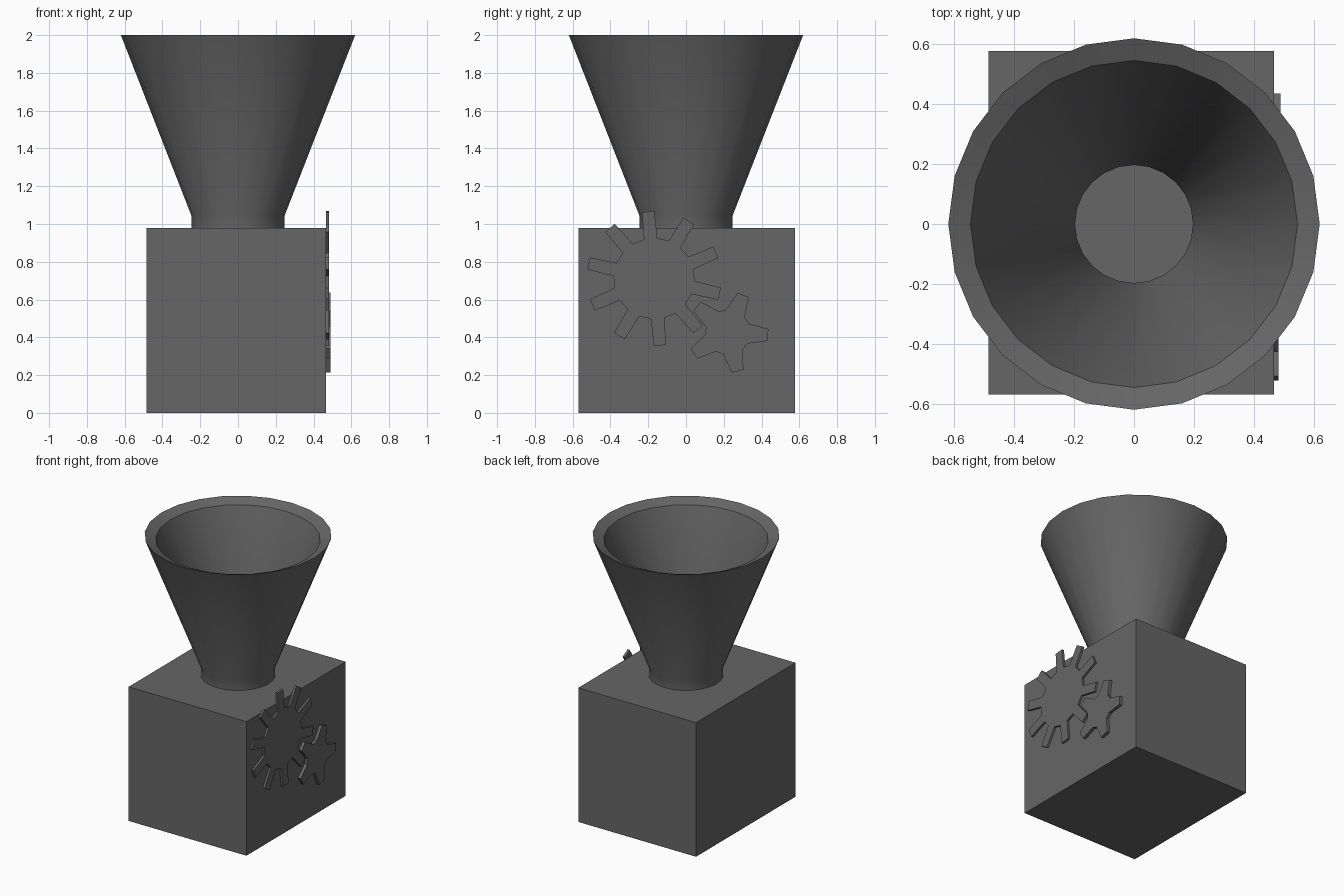
import bpy, bmesh, math
from mathutils import Vector

if "Cube" in bpy.data.objects:
    bpy.data.objects.remove(bpy.data.objects["Cube"])

grey = bpy.data.materials.new("dark_grey")
grey.diffuse_color = (0.133, 0.133, 0.133, 1)
grey.use_nodes = True
grey.node_tree.nodes["Principled BSDF"].inputs["Base Color"].default_value = grey.diffuse_color


def finish(name, bm):
    bmesh.ops.recalc_face_normals(bm, faces=bm.faces[:])
    mesh = bpy.data.meshes.new(name)
    bm.to_mesh(mesh)
    bm.free()
    mesh.materials.append(grey)
    obj = bpy.data.objects.new(name, mesh)
    bpy.context.collection.objects.link(obj)
    return obj


def box(name, lo, hi):
    bm = bmesh.new()
    bmesh.ops.create_cube(bm, size=1)
    for v in bm.verts:
        v.co = Vector([lo[i] if v.co[i] < 0 else hi[i] for i in range(3)])
    return finish(name, bm)


def lathe(name, profile, sides):
    """Revolve a closed (radius, z) profile around the z axis."""
    bm = bmesh.new()
    rings = []
    for r, z in profile:
        rings.append([bm.verts.new((r * math.cos(math.tau * i / sides),
                                    r * math.sin(math.tau * i / sides), z))
                      for i in range(sides)])
    for a, b in zip(rings, rings[1:] + rings[:1]):
        for i in range(sides):
            j = (i + 1) % sides
            bm.faces.new((a[i], a[j], b[j], b[i]))
    return finish(name, bm)


def gear(name, centre, teeth, phase, r_root, r_tip, root_half, tip_half, x0, x1):
    """Flat gear in the yz plane, extruded from x0 to x1 (angles in degrees)."""
    bm = bmesh.new()
    outline = []
    for t in range(teeth):
        mid = phase + 360 * t / teeth
        for r, off in ((r_root, -root_half), (r_tip, -tip_half),
                       (r_tip, tip_half), (r_root, root_half)):
            a = math.radians(mid + off)
            outline.append(bm.verts.new((x0, centre[0] + r * math.cos(a),
                                         centre[1] + r * math.sin(a))))
    face = bm.faces.new(outline)
    ext = bmesh.ops.extrude_face_region(bm, geom=[face], use_keep_orig=True)
    moved = [g for g in ext["geom"] if isinstance(g, bmesh.types.BMVert)]
    bmesh.ops.translate(bm, verts=moved, vec=(x1 - x0, 0, 0))
    return finish(name, bm)


# Machine body
box("body", (-0.485, -0.57, 0), (0.467, 0.577, 0.98))

# Hollow funnel with neck and inward sloping rim
funnel = lathe("funnel", [(0.247, 0.97), (0.247, 1.045), (0.62, 2.0),
                          (0.546, 1.968), (0.197, 1.05), (0.197, 0.97)], 24)
bpy.context.view_layer.objects.active = funnel
funnel.select_set(True)
bpy.ops.object.shade_smooth_by_angle(angle=math.radians(30))

# Meshing gears on the right side
gear("large_gear", (-0.169, 0.711), 10, 95, 0.215, 0.357, 9.5, 5.3, 0.465, 0.482)
gear("small_gear", (0.222, 0.427), 5, 68, 0.12, 0.215, 26, 8.5, 0.465, 0.489)
